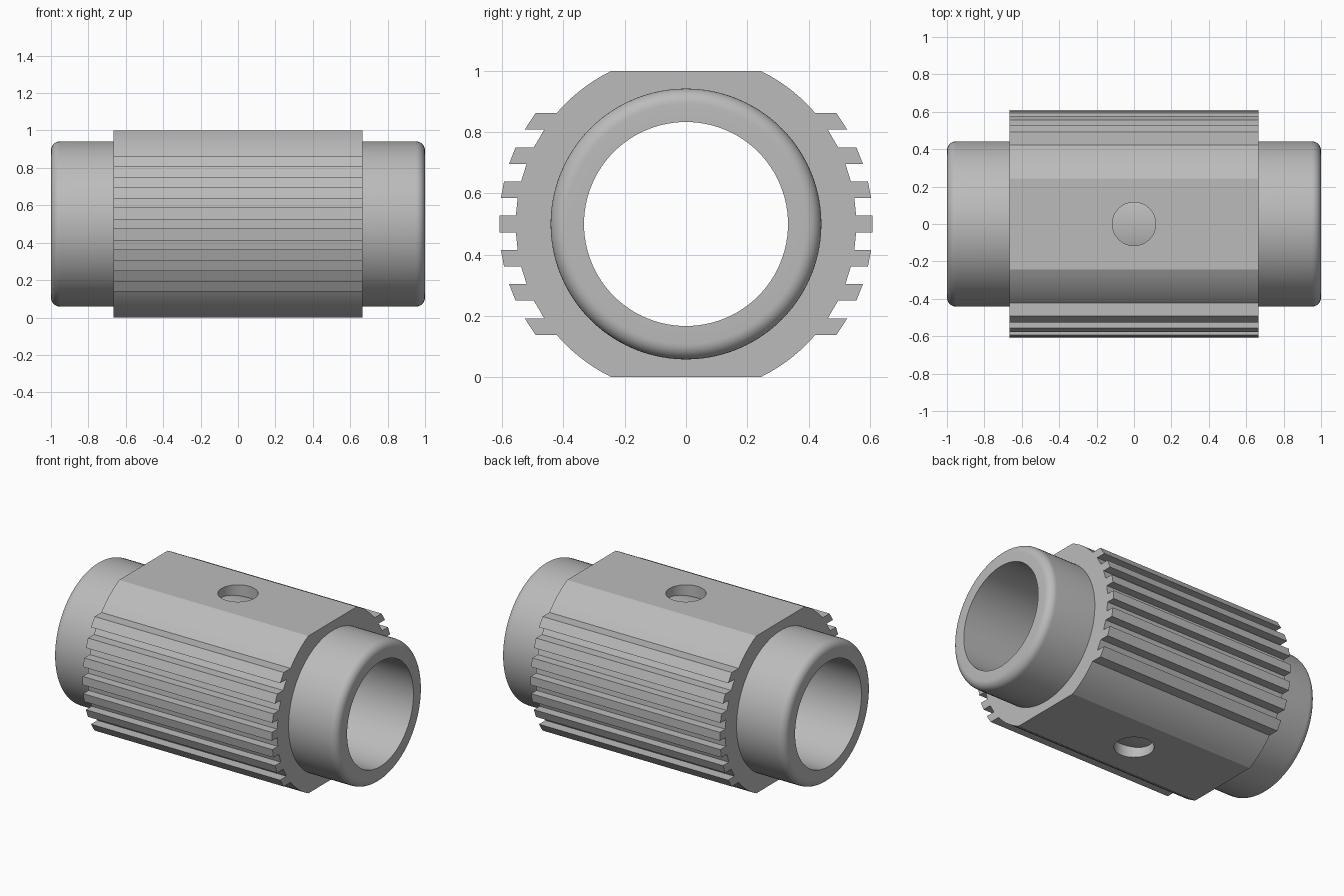
import bpy, bmesh, math

if "Cube" in bpy.data.objects:
    bpy.data.objects.remove(bpy.data.objects["Cube"])

SEG = 96
CZ = 0.5            # height of the shared axis
SLEEVE_R, BORE_R = 0.442, 0.333
BODY_R, TOOTH_R, HALF_LEN = 0.556, 0.61, 0.665

grey = bpy.data.materials.new("plain_grey")
grey.diffuse_color = (0.5, 0.5, 0.5, 1)
grey.use_nodes = True
grey.node_tree.nodes["Principled BSDF"].inputs["Base Color"].default_value = grey.diffuse_color


def make_object(name, bm):
    bmesh.ops.recalc_face_normals(bm, faces=bm.faces)
    mesh = bpy.data.meshes.new(name)
    bm.to_mesh(mesh)
    bm.free()
    mesh.materials.append(grey)
    obj = bpy.data.objects.new(name, mesh)
    bpy.context.collection.objects.link(obj)
    return obj


def lathe(name, profile):
    """Revolve a closed (x, radius) profile about the x axis."""
    bm = bmesh.new()
    rings = []
    for i in range(SEG):
        a = 2 * math.pi * i / SEG
        rings.append([bm.verts.new((x, r * math.cos(a), CZ + r * math.sin(a)))
                      for x, r in profile])
    n = len(profile)
    for i in range(SEG):
        p, q = rings[i], rings[(i + 1) % SEG]
        for j in range(n):
            k = (j + 1) % n
            bm.faces.new((p[j], p[k], q[k], q[j]))
    return make_object(name, bm)


def prism(name, outline, axis, lo, hi):
    """Extrude a closed outline along x (outline is y, z) or z (outline is x, y)."""
    bm = bmesh.new()

    def place(a, b, t):
        return (t, a, b) if axis == "x" else (a, b, t)
    low = [bm.verts.new(place(a, b, lo)) for a, b in outline]
    high = [bm.verts.new(place(a, b, hi)) for a, b in outline]
    bm.faces.new(low)
    bm.faces.new(high)
    for i in range(len(outline)):
        j = (i + 1) % len(outline)
        bm.faces.new((low[i], low[j], high[j], high[i]))
    return make_object(name, bm)


def circle(r, cy=0.0, n=SEG):
    return [(r * math.cos(2 * math.pi * i / n), cy + r * math.sin(2 * math.pi * i / n))
            for i in range(n)]


def activate(obj):
    bpy.ops.object.select_all(action="DESELECT")
    obj.select_set(True)
    bpy.context.view_layer.objects.active = obj


def cut(obj, cutter):
    mod = obj.modifiers.new("cut", "BOOLEAN")
    mod.operation, mod.solver, mod.object = "DIFFERENCE", "EXACT", cutter
    activate(obj)
    bpy.ops.object.modifier_apply(modifier=mod.name)
    bpy.data.objects.remove(cutter)


# Inner sleeve: tube with rounded outer ends
FIL = 0.05
corner = [(1 - FIL + FIL * math.sin(t), SLEEVE_R - FIL + FIL * math.cos(t))
          for t in [math.pi / 2 * i / 8 for i in range(9)]]
half = corner + [(1, BORE_R)]
sleeve = lathe("inner_sleeve", half + [(-x, r) for x, r in reversed(half)])

# Ribbed body: flats top and bottom, horizontal teeth on both sides
at = lambda r, z: (math.sqrt(r * r - z * z), z)
TOOTH_HALF = 0.027
quarter_arc = [at(BODY_R, 0.5 - (0.5 - 0.362) * i / 8) for i in range(8)]
side = [(y, -z) for y, z in quarter_arc]
for i in range(-3, 4):
    lo, hi = i * 0.1117 - TOOTH_HALF, i * 0.1117 + TOOTH_HALF
    side += [at(BODY_R, lo), at(TOOTH_R, lo), at(TOOTH_R, hi), at(BODY_R, hi)]
side += reversed(quarter_arc)
outline = side + [(-y, z) for y, z in reversed(side)]
body = prism("ribbed_body", [(y, z + CZ) for y, z in outline], "x", -HALF_LEN, HALF_LEN)

# Bore for the sleeve, and the round hole through both flats
cut(body, prism("bore_cutter", circle(SLEEVE_R - 0.001, CZ), "x", -1.2, 1.2))
cut(body, prism("hole_cutter", circle(0.116, 0, 48), "z", -0.2, 1.2))

for obj, angle in ((sleeve, 30), (body, 15)):
    activate(obj)
    bpy.ops.object.shade_smooth_by_angle(angle=math.radians(angle))
